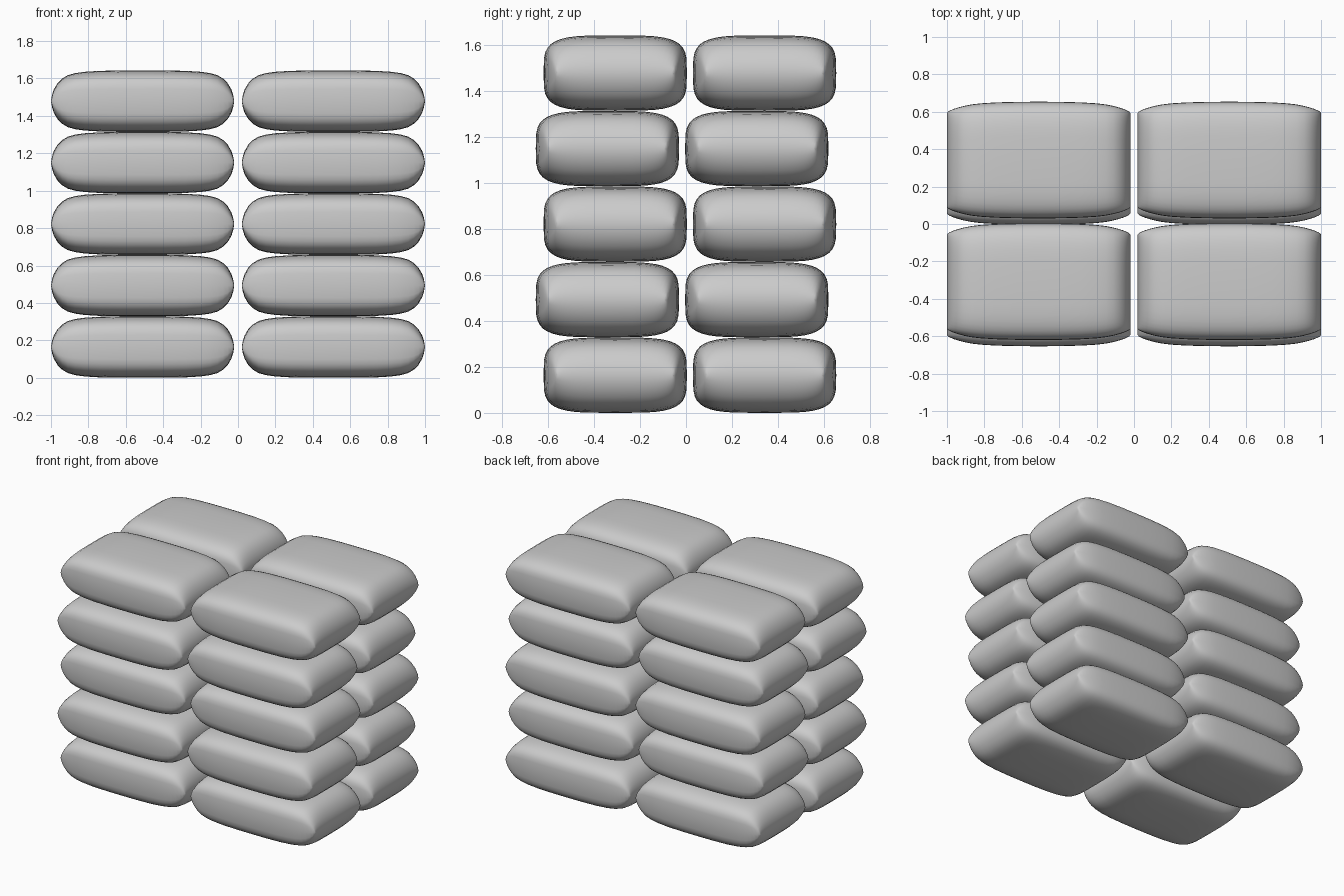
import bpy, bmesh, math

if "Cube" in bpy.data.objects:
    bpy.data.objects.remove(bpy.data.objects["Cube"])

# Half profile of a sack: (x from centre, half width, half height)
HALF = [(0.0, 0.312, 0.164), (0.12, 0.311, 0.164), (0.23, 0.308, 0.162),
        (0.31, 0.303, 0.157), (0.36, 0.297, 0.150), (0.40, 0.289, 0.139),
        (0.43, 0.281, 0.121), (0.455, 0.273, 0.096), (0.475, 0.264, 0.062),
        (0.484, 0.259, 0.034), (0.49, 0.252, 0.0)]
STATIONS = [(-x, w, h) for x, w, h in reversed(HALF[1:])] + HALF
SEGMENTS = 40


def rounded(value):
    """Superellipse coordinate giving a boxy rounded section."""
    return math.copysign(abs(value) ** 0.5, value) if abs(value) > 1e-9 else 0.0


def sack_mesh():
    bm = bmesh.new()
    loops = []
    for x, w, h in STATIONS:
        loop = []
        for i in range(SEGMENTS):
            a = 2 * math.pi * i / SEGMENTS
            loop.append(bm.verts.new((x, w * rounded(math.cos(a)), h * rounded(math.sin(a)))))
        loops.append(loop)
    for a, b in zip(loops, loops[1:]):
        for i in range(SEGMENTS):
            j = (i + 1) % SEGMENTS
            bm.faces.new((a[i], a[j], b[j], b[i]))
    # Pinch both ends shut into straight seams
    bmesh.ops.remove_doubles(bm, verts=bm.verts, dist=0.0005)
    bmesh.ops.recalc_face_normals(bm, faces=bm.faces)
    for f in bm.faces:
        f.smooth = True
    for e in bm.edges:
        if e.calc_face_angle(0) > math.radians(32):
            e.smooth = False
    mesh = bpy.data.meshes.new("sack")
    bm.to_mesh(mesh)
    bm.free()
    return mesh


# Five layers of four sacks, alternate layers shifted front to back
mesh = sack_mesh()
for layer in range(5):
    shift = 0.017 if layer % 2 == 0 else -0.017
    for x in (-0.51, 0.51):
        for y in (-0.325, 0.325):
            sack = bpy.data.objects.new(f"sack_layer_{layer + 1}", mesh)
            sack.location = (x, y + shift, 0.164 + layer * 0.3287)
            bpy.context.collection.objects.link(sack)
